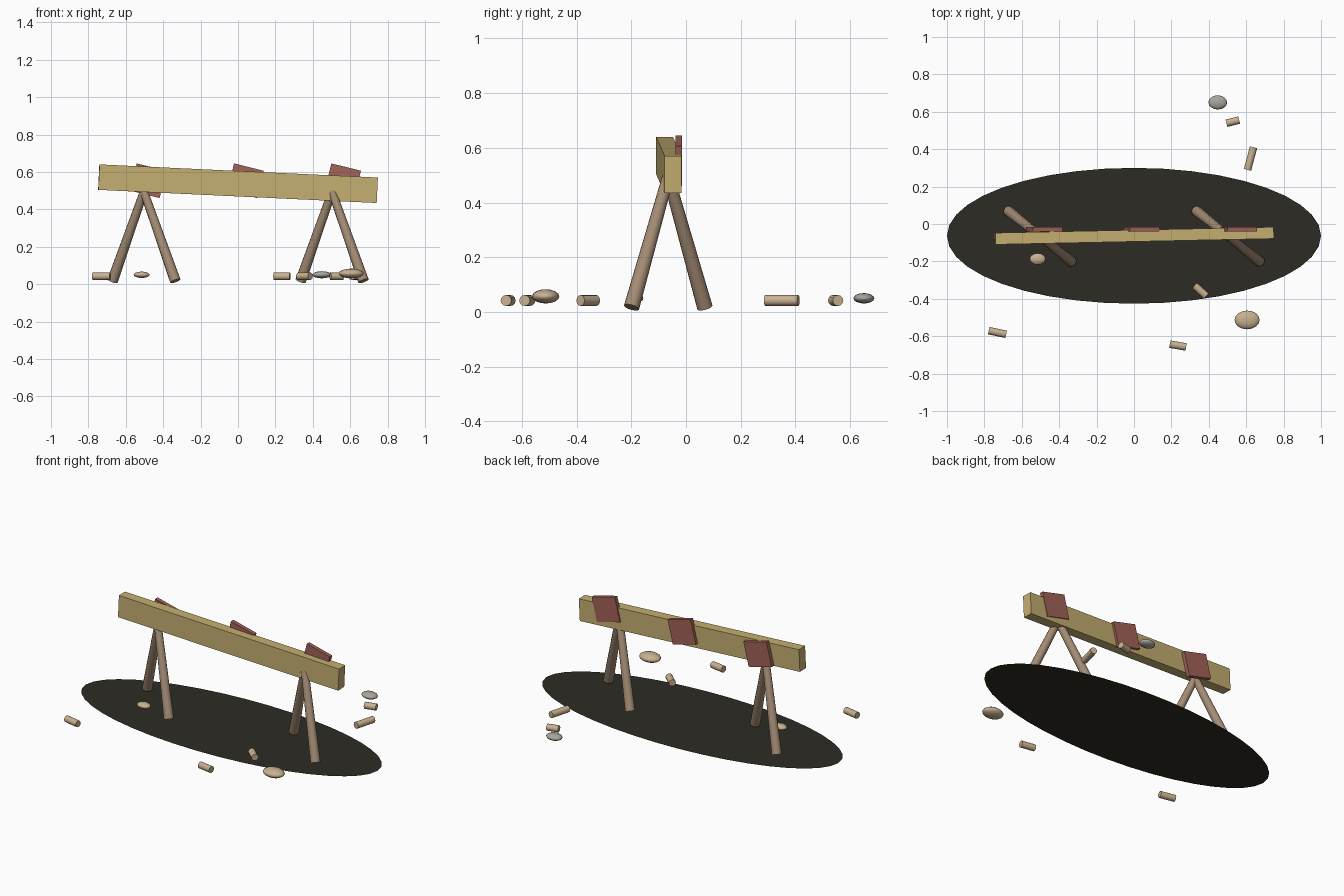
import bpy
from math import radians
from mathutils import Vector

if "Cube" in bpy.data.objects:
    bpy.data.objects.remove(bpy.data.objects["Cube"], do_unlink=True)


def material(name, rgb):
    m = bpy.data.materials.new(name)
    m.use_nodes = True
    m.diffuse_color = (*rgb, 1)
    m.node_tree.nodes["Principled BSDF"].inputs["Base Color"].default_value = (*rgb, 1)
    return m


soil = material("dark_soil", (0.026, 0.024, 0.017))
timber = material("yellow_timber", (0.56, 0.43, 0.165))
bark = material("brown_wood", (0.37, 0.26, 0.175))
red = material("red_cloth", (0.36, 0.125, 0.098))
pale = material("pale_wood", (0.58, 0.44, 0.28))
grey = material("grey_stone", (0.40, 0.375, 0.34))


def finish(name, mat, smooth=False):
    ob = bpy.context.object
    ob.name = name
    ob.data.materials.append(mat)
    if smooth:
        bpy.ops.object.shade_smooth_by_angle(angle=radians(40))
    return ob


def box(name, mat, loc, size, rot):
    bpy.ops.mesh.primitive_cube_add(size=1, location=loc, rotation=rot)
    bpy.context.object.scale = size
    return finish(name, mat)


def rod(name, mat, a, b, r1, r2):
    a, b = Vector(a), Vector(b)
    d = b - a
    bpy.ops.mesh.primitive_cone_add(vertices=12, radius1=r1, radius2=r2, depth=d.length,
                                    location=(a + b) / 2,
                                    rotation=d.to_track_quat("Z", "Y").to_euler())
    return finish(name, mat, True)


def pebble(name, mat, loc, radii):
    bpy.ops.mesh.primitive_uv_sphere_add(segments=16, ring_count=8, radius=1, location=loc)
    bpy.context.object.scale = radii
    return finish(name, mat, True)


# Flat oval ground patch
bpy.ops.mesh.primitive_circle_add(vertices=40, radius=1, fill_type="NGON",
                                  location=(0, -0.063, 0))
bpy.context.object.scale = (1, 0.363, 1)
finish("ground_patch", soil)

# Sloping beam
box("beam", timber, (0, -0.063, 0.537), (1.49, 0.062, 0.136),
    (0, radians(2.7), radians(1.2)))

# Crossed leg pairs under the beam
for side, x in (("right", -0.503), ("left", 0.503)):
    for end, s in (("front", 1), ("back", -1)):
        foot = (x + 0.168 * s, -0.065 - 0.134 * s, 0.017)
        rod(f"{side}_{end}_leg", bark, foot, (x, -0.065, 0.495), 0.029, 0.022)

# Tilted plates on the back of the beam
for i, x in enumerate((-0.48, 0.04, 0.56)):
    box(f"back_plate_{i + 1}", red, (x, -0.027, 0.553), (0.163, 0.024, 0.15),
        (0, radians(14), 0))

# Scattered wood chips: x, y, length, heading
chips = [(-0.73, -0.58, 0.095, -12), (0.235, -0.65, 0.088, -10), (0.355, -0.357, 0.085, -42),
         (0.623, 0.35, 0.125, 75), (0.528, 0.547, 0.07, 14)]
for i, (x, y, length, turn) in enumerate(chips):
    bpy.ops.mesh.primitive_cylinder_add(vertices=12, radius=0.02, depth=length,
                                        location=(x, y, 0.042),
                                        rotation=(0, radians(90), radians(turn)))
    finish(f"wood_chip_{i + 1}", pale, True)

# Flattened pebbles
pebble("grey_pebble", grey, (0.448, 0.65, 0.05), (0.05, 0.038, 0.019))
pebble("large_pebble", pale, (0.605, -0.513, 0.057), (0.067, 0.05, 0.026))
pebble("small_pebble", pale, (-0.515, -0.187, 0.05), (0.043, 0.031, 0.017))
